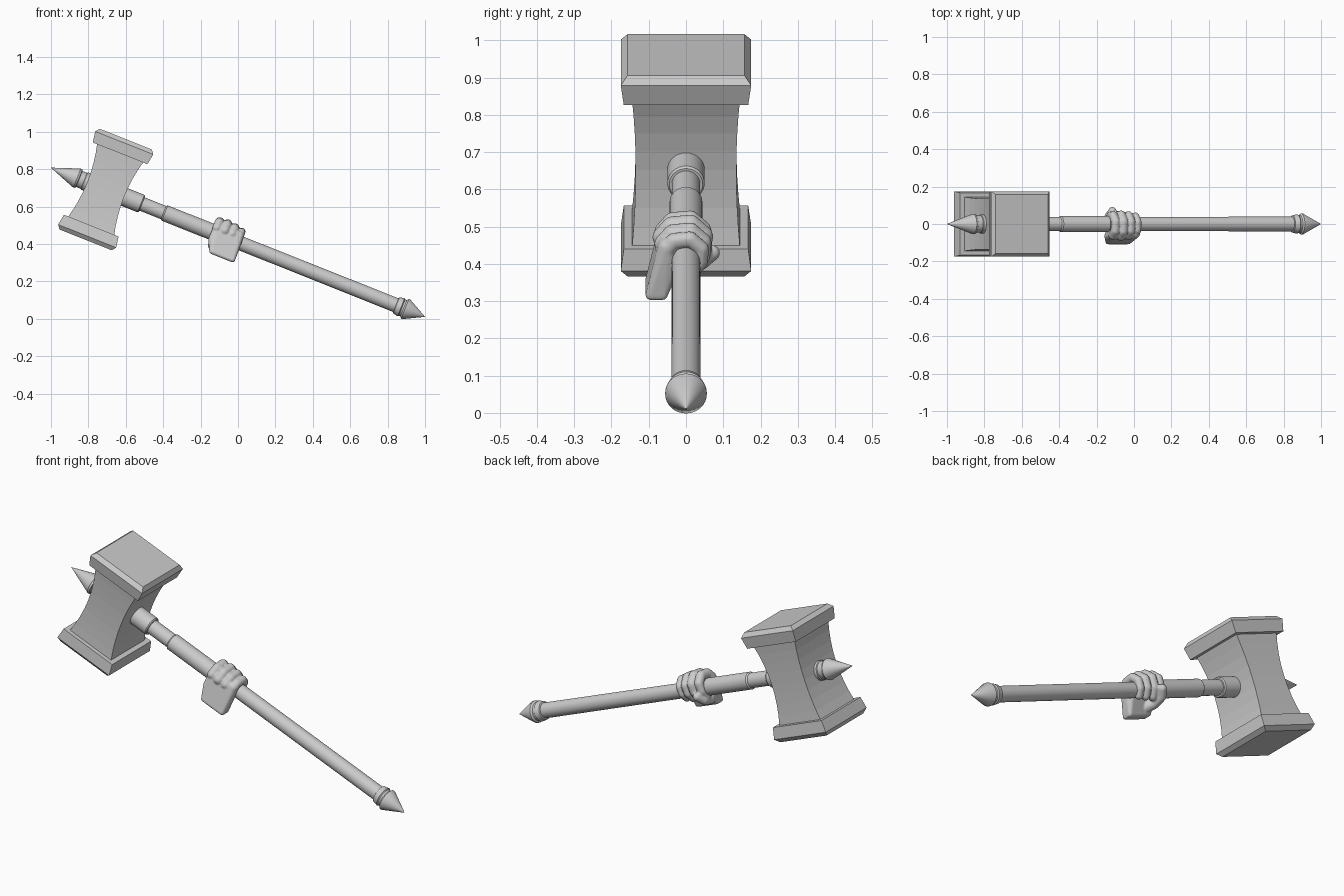
import bpy, bmesh, math
from mathutils import Vector

if "Cube" in bpy.data.objects:
    bpy.data.objects.remove(bpy.data.objects["Cube"])

# Everything is modelled along local x (spike tip at 0), then tilted into place
TILT = math.atan(0.3985)
ORIGIN = (-1.0, 0.0, 0.808)


def finish(name, bm, smooth=True):
    bmesh.ops.recalc_face_normals(bm, faces=bm.faces[:])
    me = bpy.data.meshes.new(name)
    bm.to_mesh(me)
    bm.free()
    ob = bpy.data.objects.new(name, me)
    bpy.context.collection.objects.link(ob)
    ob.location = ORIGIN
    ob.rotation_euler = (0, TILT, 0)
    if smooth:
        bpy.ops.object.select_all(action='DESELECT')
        ob.select_set(True)
        bpy.context.view_layer.objects.active = ob
        bpy.ops.object.shade_smooth_by_angle(angle=math.radians(30))
    return ob


def bridge(bm, rings):
    for a, b in zip(rings, rings[1:]):
        n = len(a)
        for i in range(n):
            bm.faces.new((a[i], a[(i + 1) % n], b[(i + 1) % n], b[i]))
    bm.faces.new(rings[0])
    bm.faces.new(rings[-1])


def lathe(name, profile, n=32):
    """Revolve (x, radius) points about the shaft axis."""
    bm = bmesh.new()
    rings = [[bm.verts.new((x, r * math.cos(2 * math.pi * i / n),
                            r * math.sin(2 * math.pi * i / n)))
              for i in range(n)] for x, r in profile]
    bridge(bm, rings)
    bmesh.ops.remove_doubles(bm, verts=bm.verts[:], dist=1e-5)
    return finish(name, bm)


def loft(name, sections):
    """Stack rectangles (half x, half y, z) centred on the head."""
    bm = bmesh.new()
    rings = [[bm.verts.new((0.315 + sx * hx, sy * hy, z))
              for sx, sy in ((-1, -1), (1, -1), (1, 1), (-1, 1))]
             for hx, hy, z in sections]
    bridge(bm, rings)
    return finish(name, bm, smooth=False)


# Hammer head: waisted block and two chamfered striking caps
waist = []
for i in range(9):
    t = -1 + i / 4
    k = t * t
    waist.append((0.106 + 0.028 * k, 0.135 + 0.010 * k, 0.215 * t))
loft("head_block", waist)
for s, name in ((1, "upper_cap"), (-1, "lower_cap")):
    loft(name, [(0.157, 0.167, s * 0.208), (0.167, 0.175, s * 0.268),
                (0.150, 0.157, s * 0.290)])

# Turned parts along the shaft
lathe("spike", [(0.0, 0.0004), (0.150, 0.055), (0.160, 0.052), (0.163, 0.046),
                (0.190, 0.046), (0.193, 0.050), (0.25, 0.050)])
lathe("head_collar", [(0.39, 0.050), (0.518, 0.050), (0.524, 0.045)])
lathe("shaft", [(0.40, 0.038), (2.0, 0.039)])
lathe("sleeve", [(0.648, 0.038), (0.655, 0.044), (0.925, 0.044), (0.932, 0.038)])
lathe("pommel", [(1.985, 0.038), (1.988, 0.046), (2.015, 0.052), (2.020, 0.047),
                 (2.030, 0.047), (2.038, 0.056), (2.046, 0.056), (2.153, 0.0004)])

# Gripping hand: hulls of sphere pairs fused by a voxel remesh
tmp = bmesh.new()
bmesh.ops.create_icosphere(tmp, subdivisions=2, radius=1)
BALL = [v.co.copy() for v in tmp.verts]
tmp.free()
hand = bmesh.new()


def hull(balls):
    vs = [hand.verts.new(Vector(c) + d * r) for c, r in balls for d in BALL]
    bmesh.ops.convex_hull(hand, input=vs)
    for v in vs:
        if v.is_valid and not v.link_faces:
            hand.verts.remove(v)


def chain(balls):
    for a, b in zip(balls, balls[1:]):
        hull([a, b])


# fingers: knuckle at the front, over the shaft, curled down the back
bends = ((-0.060, 0.030), (-0.036, 0.060), (0.012, 0.066),
         (0.045, 0.036), (0.043, -0.006), (0.018, -0.040))
for x, size in ((0.944, 1.0), (0.988, 1.06), (1.032, 1.0), (1.073, 0.9)):
    chain([((x, y * size, z * size), (0.026 - 0.0008 * j) * size)
           for j, (y, z) in enumerate(bends)])
# palm and back of the hand, ending at the wrist
hull([((x, y, z), r) for y, z, r in
      ((-0.052, 0.036, 0.024), (-0.064, -0.035, 0.026), (-0.040, -0.03, 0.02))
      for x in (0.947, 1.072)] +
     [((x, y, -0.098), 0.013) for y in (-0.096, -0.062) for x in (0.965, 1.085)])
# thumb under the shaft and up the back
chain([((0.985, -0.062, -0.070), 0.030), ((0.958, -0.010, -0.066), 0.027),
       ((0.952, 0.040, -0.054), 0.023), ((0.962, 0.070, -0.024), 0.022)])

hand_ob = finish("gripping_hand", hand)
rm = hand_ob.modifiers.new("fuse", 'REMESH')
rm.mode = 'VOXEL'
rm.voxel_size = 0.004
rm.use_smooth_shade = True
sm = hand_ob.modifiers.new("soften", 'SMOOTH')
sm.factor = 0.5
sm.iterations = 5
